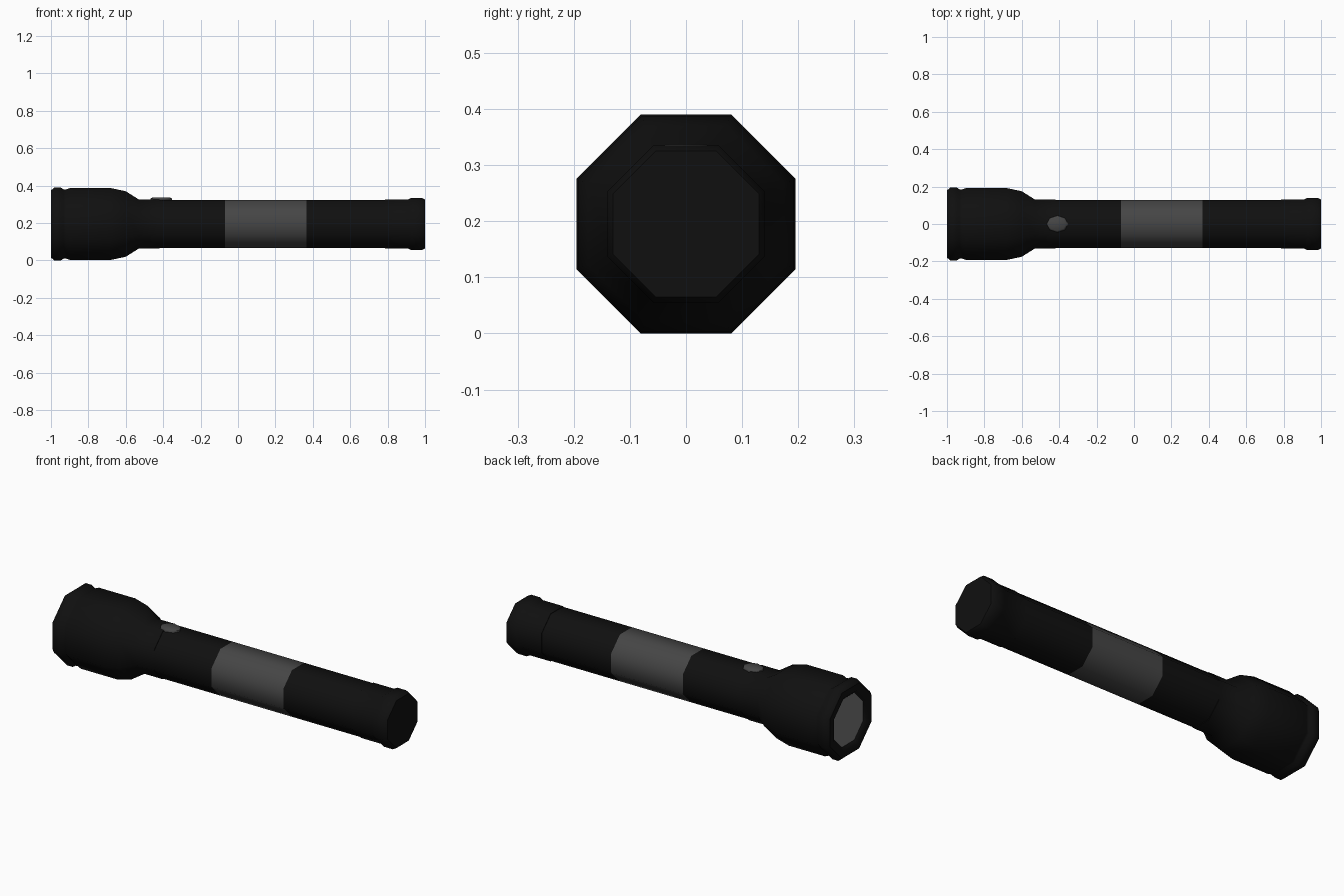
import bpy, bmesh, math

if "Cube" in bpy.data.objects:
    bpy.data.objects.remove(bpy.data.objects["Cube"])

AXIS_Z = 0.195
SIDES = 8
COR = 1 / math.cos(math.pi / SIDES)   # flat-to-flat radius -> corner radius


def mat(name, v):
    m = bpy.data.materials.new(name)
    m.diffuse_color = (v, v, v, 1)
    m.use_nodes = True
    m.node_tree.nodes["Principled BSDF"].inputs["Base Color"].default_value = m.diffuse_color
    return m


black = mat("black_metal", 0.005)
grey = mat("dark_grey_grip", 0.06)
glass = mat("lens_grey", 0.19)


def finish(name, bm, material, angle):
    bmesh.ops.recalc_face_normals(bm, faces=bm.faces)
    me = bpy.data.meshes.new(name)
    bm.to_mesh(me)
    bm.free()
    me.materials.append(material)
    ob = bpy.data.objects.new(name, me)
    bpy.context.collection.objects.link(ob)
    bpy.context.view_layer.objects.active = ob
    ob.select_set(True)
    bpy.ops.object.shade_smooth_by_angle(angle=math.radians(angle))
    ob.select_set(False)
    return ob


def lathe(name, profile, material, cap_start=False, cap_end=False, angle=50):
    """Eight-sided turning about the x axis from (x, flat radius) points."""
    bm = bmesh.new()
    rings = []
    for x, r in profile:
        ring = []
        for i in range(SIDES):
            a = 2 * math.pi * (i + 0.5) / SIDES
            ring.append(bm.verts.new((x, r * COR * math.cos(a), AXIS_Z + r * COR * math.sin(a))))
        rings.append(ring)
    for a, b in zip(rings, rings[1:]):
        for i in range(SIDES):
            j = (i + 1) % SIDES
            bm.faces.new((a[i], a[j], b[j], b[i]))
    if cap_start:
        bm.faces.new(rings[0])
    if cap_end:
        bm.faces.new(rings[-1])
    return finish(name, bm, material, angle)


# Head with bezel ring, groove and tapering neck
lathe("head", [(-0.985, 0.13), (-1.0, 0.145), (-1.0, 0.18), (-0.982, 0.195), (-0.948, 0.195),
               (-0.932, 0.185), (-0.918, 0.185), (-0.90, 0.192), (-0.68, 0.192),
               (-0.60, 0.175), (-0.53, 0.131), (-0.42, 0.131), (-0.42, 0.128)], black)
lathe("lens", [(-0.985, 0.13), (-0.98, 0.13)], glass, cap_start=True)

# Barrel in three lengths, the middle one being the grip
lathe("front_barrel", [(-0.42, 0.128), (-0.07, 0.128)], black)
lathe("grip", [(-0.07, 0.128), (0.365, 0.128)], grey)
lathe("rear_barrel", [(0.365, 0.128), (0.785, 0.128)], black)

# Tail cap
lathe("tail_cap", [(0.785, 0.128), (0.785, 0.131), (0.91, 0.131), (0.928, 0.14), (0.982, 0.14),
                   (1.0, 0.13)], black, cap_end=True)

# Oval push button: low dome on the top flat
bm = bmesh.new()
rings = []
for s, z in ((1.0, 0.322), (0.98, 0.331), (0.8, 0.337)):
    rings.append([bm.verts.new((-0.41 + 0.058 * s * math.cos(a), 0.045 * s * math.sin(a), z))
                  for a in (2 * math.pi * i / SIDES for i in range(SIDES))])
for a, b in zip(rings, rings[1:]):
    for i in range(SIDES):
        j = (i + 1) % SIDES
        bm.faces.new((a[i], a[j], b[j], b[i]))
bm.faces.new(rings[-1])
finish("button", bm, grey, 50)
